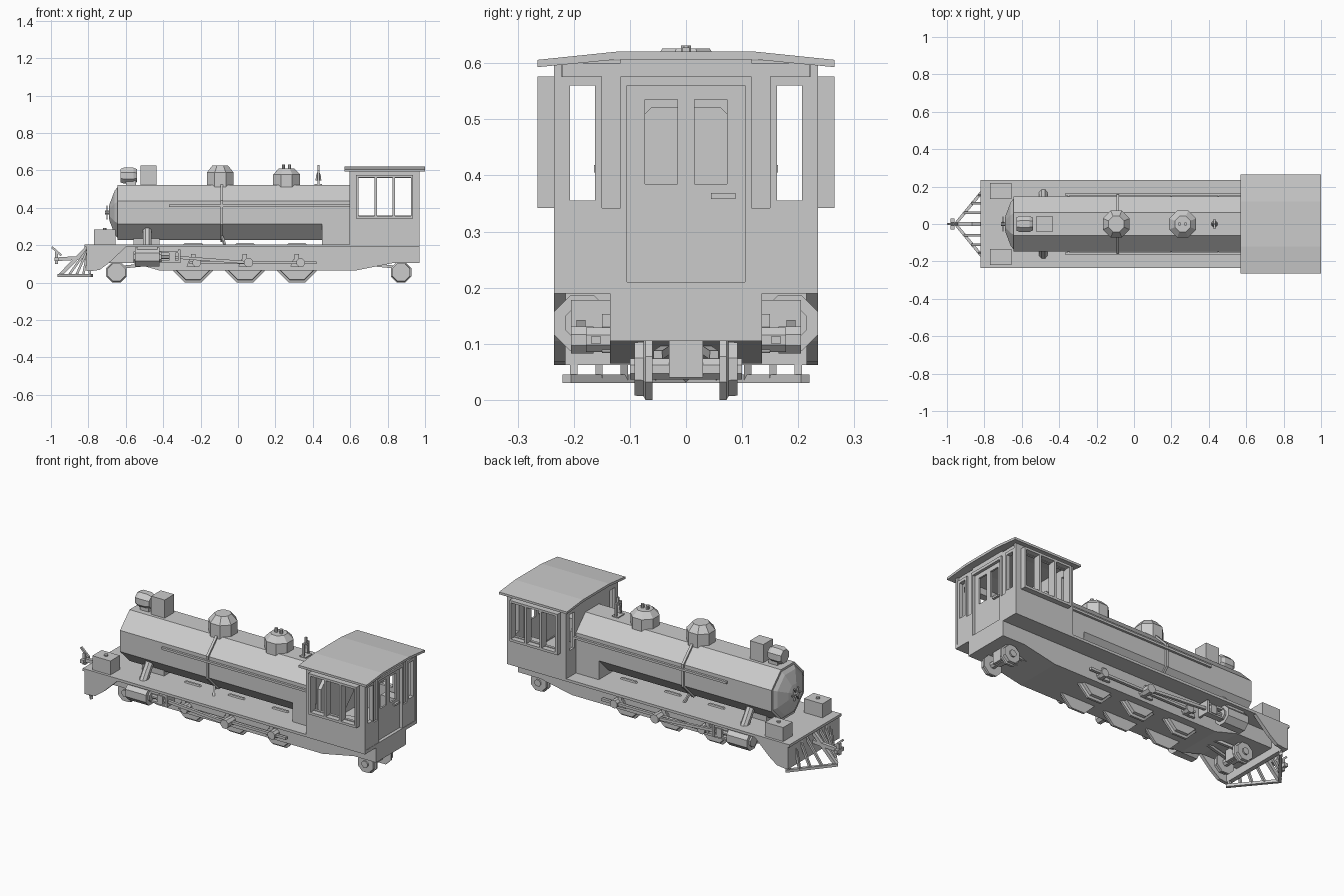
import bpy, bmesh, math
from mathutils import Vector

if "Cube" in bpy.data.objects:
    bpy.data.objects.remove(bpy.data.objects["Cube"])

grey = bpy.data.materials.new("light grey")
grey.diffuse_color = (0.6, 0.6, 0.6, 1)
grey.use_nodes = True
grey.node_tree.nodes["Principled BSDF"].inputs["Base Color"].default_value = grey.diffuse_color


def make(name, *solids):
    """One object from several closed solids, each a list of matching rings of points."""
    bm = bmesh.new()
    for rings in solids:
        vs = [[bm.verts.new(p) for p in ring] for ring in rings]
        n = len(vs[0])
        for a, b in zip(vs, vs[1:]):
            for i in range(n):
                bm.faces.new((a[i], a[(i + 1) % n], b[(i + 1) % n], b[i]))
        bm.faces.new(vs[0][::-1])
        bm.faces.new(vs[-1])
    bmesh.ops.recalc_face_normals(bm, faces=bm.faces)
    me = bpy.data.meshes.new(name)
    bm.to_mesh(me)
    bm.free()
    me.materials.append(grey)
    ob = bpy.data.objects.new(name, me)
    bpy.context.collection.objects.link(ob)
    return ob


def put(axis, d, a, b):
    return {'x': (d, a, b), 'y': (a, d, b), 'z': (a, b, d)}[axis]


def prism(axis, d0, d1, pts):
    return [[put(axis, d, a, b) for a, b in pts] for d in (d0, d1)]


def box(x0, x1, y0, y1, z0, z1):
    return prism('z', z0, z1, [(x0, y0), (x1, y0), (x1, y1), (x0, y1)])


def turned(axis, a, b, profile, n=8):
    """Lathe-like solid: profile is (distance along axis, flat-to-centre radius)."""
    k = 1 / math.cos(math.pi / n)
    ang = [2 * math.pi * (i + 0.5) / n for i in range(n)]
    return [[put(axis, d, a + r * k * math.cos(t), b + r * k * math.sin(t)) for t in ang]
            for d, r in profile]


def bar(p, q, w, n=4):
    p, q = Vector(p), Vector(q)
    rot = (q - p).to_track_quat('Z', 'Y')
    ang = [2 * math.pi * (i + 0.5) / n for i in range(n)]
    return [[c + rot @ Vector((w * math.cos(t), w * math.sin(t), 0)) for t in ang] for c in (p, q)]


def panel(axis, d0, d1, u0, u1, z0, z1, holes, h0, h1):
    """Wall slab with a row of openings between heights h0 and h1."""
    rects = [(u0, u1, z0, h0), (u0, u1, h1, z1)]
    edges = [u0] + [e for h in holes for e in h] + [u1]
    rects += [(edges[i], edges[i + 1], h0, h1) for i in range(0, len(edges), 2)]
    return [prism(axis, d0, d1, [(a, c), (b, c), (b, e), (a, e)]) for a, b, c, e in rects]


# Main frame and deck
make("frame", prism('y', -.135, .135, [(-.8, .19), (-.8, .105), (-.56, .105), (-.42, .065),
     (.63, .065), (.83, .105), (.97, .105), (.97, .19)]))
make("deck", box(-.82, .97, -.235, .235, .19, .205))
make("buffer_beam", box(-.81, -.785, -.235, .235, .062, .19))
for s in (-1, 1):
    make("beam_gusset", prism('y', s * .215, s * .235,
         [(-.785, .062), (-.74, .068), (-.69, .105), (-.6, .19), (-.785, .19)]))
    lo, hi = sorted((s * .135, s * .22))
    make("front_tool_box", box(-.77, -.655, lo, hi, .205, .285),
         turned('z', -.712, s * .178, [(.285, .01), (.293, .01)]))

# Boiler
BZ = .375
make("boiler", turned('x', 0, BZ, [(-.645, .147), (.63, .147)]))
make("smokebox_door", turned('x', 0, BZ, [(-.645, .135), (-.66, .115), (-.685, .05), (-.69, .03)]),
     turned('x', 0, BZ, [(-.69, .012), (-.71, .012)]),
     *[bar((-.7, 0, BZ), (-.7, .04 * math.cos(t), BZ + .04 * math.sin(t)), .005)
       for t in [math.pi * i / 3 for i in range(6)]])
make("firebox", box(.45, .6, -.147, .147, .2, .38))
make("smokebox_saddle", box(-.56, -.42, -.07, .07, .2, .25))
make("boiler_band", turned('x', 0, BZ, [(-.094, .157), (-.08, .157)]))
for s in (-1, 1):
    make("handrail", bar((-.37, s * .158, .412), (.6, s * .158, .412), .009),
         *[bar((x, s * .14, .412), (x, s * .158, .412), .006) for x in (-.35, -.09, .2, .45)])
    make("steam_pipe", bar((-.485, s * .175, .18), (-.485, s * .1, .29), .024, 8))
    make("feed_pipe", bar((-.087, s * .09, .25), (-.07, s * .12, .2), .008))

# Fittings along the top of the boiler
make("headlight", box(-.6, -.545, -.03, .03, .515, .545),
     turned('x', 0, .572, [(-.628, .036), (-.61, .043), (-.56, .043), (-.54, .034)]))
make("chimney", box(-.52, -.435, -.043, .043, .51, .626))
for name, x, zs, zt in (("sand_dome", -.095, .588, .626), ("steam_dome", .26, .578, .61)):
    make(name, turned('z', x, 0, [(.5, .072), (zs, .072), (zt, .042)]))
make("whistles", *[turned('z', x, 0, [(.6, .009), (.632, .009)]) for x in (.243, .275)])
make("bell_stand", box(.41, .45, -.028, .028, .515, .528),
     *[box(.424, .436, y - .005, y + .005, .52, .6) for y in (-.022, .022)],
     box(.424, .436, -.027, .027, .59, .6), box(.425, .435, -.006, .006, .6, .628),
     turned('z', .43, 0, [(.545, .016), (.575, .012), (.59, .006)]))

# Cab walls with open windows
side_holes = [(.645, .73), (.742, .826), (.84, .925)]
for s in (-1, 1):
    make("cab_side", *panel('y', s * .22, s * .235, .595, .965, .2, .6, side_holes, .36, .56))
    make("side_window_frame", *panel('y', s * .235, s * .265, .63, .935, .342, .576,
                                     side_holes, .356, .563))
end_holes = [(-.207, -.162), (.162, .207)]
make("cab_front_wall", *panel('x', .595, .61, -.22, .22, .2, .605, end_holes, .355, .56))
rear_holes = [end_holes[0], (-.073, -.015), (.015, .073), end_holes[1]]
make("cab_rear_wall", *panel('x', .945, .958, -.222, .222, .2, .605, rear_holes, .385, .535),)
bpy.data.objects.remove(bpy.data.objects["cab_rear_wall"])
make("cab_rear_wall", *[p for s in (-1, 1) for p in panel(
        'x', .945, .958, *sorted((s * .117, s * .222)), .2, .6,
        [tuple(sorted((s * .162, s * .207)))], .355, .56)],
     box(.945, .958, -.117, .117, .575, .61))
make("rear_door", *panel('x', .942, .952, -.117, .117, .2, .576,
                         [(-.073, -.015), (.015, .073)], .385, .535))
make("door_handle", box(.95, .965, .045, .088, .358, .369))
for s in (-1, 1):
    make("rear_window_frame", *panel('x', .955, .968, *sorted((s * .15, s * .222)), .342, .576,
         [tuple(sorted((s * .162, s * .207)))], .355, .56))
    make("rear_lower_panel", box(.955, .968, *sorted((s * .117, s * .222)), .208, .342))
    make("rear_corner_post", box(.945, .97, *sorted((s * .222, s * .235)), .2, .6))
    make("door_post", box(.95, .968, *sorted((s * .105, s * .117)), .208, .576))
    make("cab_seat", box(.8, .9, *sorted((s * .15, s * .21)), .2, .34))
make("door_lintel", box(.95, .968, -.117, .117, .56, .576))
make("rear_sill", box(.94, .97, -.235, .235, .19, .21))
make("cab_roof", prism('x', .57, 1.0, [(-.265, .593), (-.12, .607), (.12, .607), (.265, .593),
                                       (.265, .606), (.12, .621), (-.12, .621), (-.265, .606)]))


# Wheels
def wheel(x, z, r, s):
    return [turned('y', x, z, [(s * .06, r), (s * .072, r), (s * .076, r * .88), (s * .092, r * .86)])]


DRIVERS = (-.24, .037, .315)
for x in DRIVERS:
    make("driving_wheels", *wheel(x, .107, .106, 1), *wheel(x, .107, .106, -1),
         bar((x, -.15, .107), (x, .15, .107), .025, 8))
for name, x, d in (("leading_truck", -.65, 1), ("trailing_truck", .872, -1)):
    make(name + "_wheels", *wheel(x, .055, .055, 1), *wheel(x, .055, .055, -1),
         bar((x, -.1, .055), (x, .1, .055), .02, 8))
    make(name + "_arms", box(x - .025, x + .025, -.03, .03, .04, .11),
         *[bar((x, s * .05, .08), (x + d * .2, s * .02, .1), .011) for s in (-1, 1)])

# Cylinders, guides and rods
for s in (-1, 1):
    make("cylinder", turned('x', s * .185, .137, [(-.55, .05), (-.42, .05)]),
         turned('x', s * .185, .137, [(-.56, .03), (-.41, .03)]),
         box(-.54, -.43, *sorted((s * .13, s * .215)), .15, .192))
    make("crosshead_guide", box(-.42, -.31, *sorted((s * .165, s * .2)), .158, .17),
         box(-.42, -.31, *sorted((s * .165, s * .2)), .108, .118),
         box(-.32, -.308, *sorted((s * .13, s * .205)), .105, .178),
         box(-.37, -.335, *sorted((s * .165, s * .205)), .115, .162),
         bar((-.42, s * .185, .137), (-.35, s * .185, .137), .012, 8))
    make("side_rod", box(-.26, .42, *sorted((s * .152, s * .168)), .1, .114),
         *[turned('y', x + .02, .107, [(s * .13, .022), (s * .178, .022)]) for x in DRIVERS],
         *[prism('y', s * .135, s * .15, [(x - .035, .085), (x + .035, .085), (x + .02, .125),
                                          (x - .02, .125)]) for x in DRIVERS])
    make("main_rod", bar((-.35, s * .187, .137), (.057, s * .187, .107), .011),
         turned('y', .057, .107, [(s * .165, .024), (s * .205, .024)]))
    make("frame_brackets", *[box(x - .012, x + .012, *sorted((s * .13, s * .15)), .13, .153)
                             for x in DRIVERS])

# Cowcatcher: V-shaped foot with slanted bars up to the beam
foot = [(-.775, -.22), (-.965, 0), (-.775, .22), (-.81, .22), (-.965, .0)]
make("cowcatcher_foot", *[prism('z', .03, .045, [(-.965, 0), (-.945, 0), (-.775, s * .205),
                                                 (-.785, s * .22)]) for s in (-1, 1)])
make("cowcatcher_bars", *[bar((-.8, s * y, .185), (-.955 + .82 * y, s * y, .038), .009)
                          for s in (-1, 1) for y in (.2, .155, .11, .06)],
     bar((-.8, 0, .195), (-.953, 0, .038), .014))

# Coupler
make("coupler", bar((-.8, 0, .135), (-.97, 0, .125), .014),
     box(-.98, -.96, -.03, .03, .115, .135), box(-.978, -.962, -.01, .01, .1, .165),
     bar((-.995, 0, .19), (-.945, 0, .145), .008))
